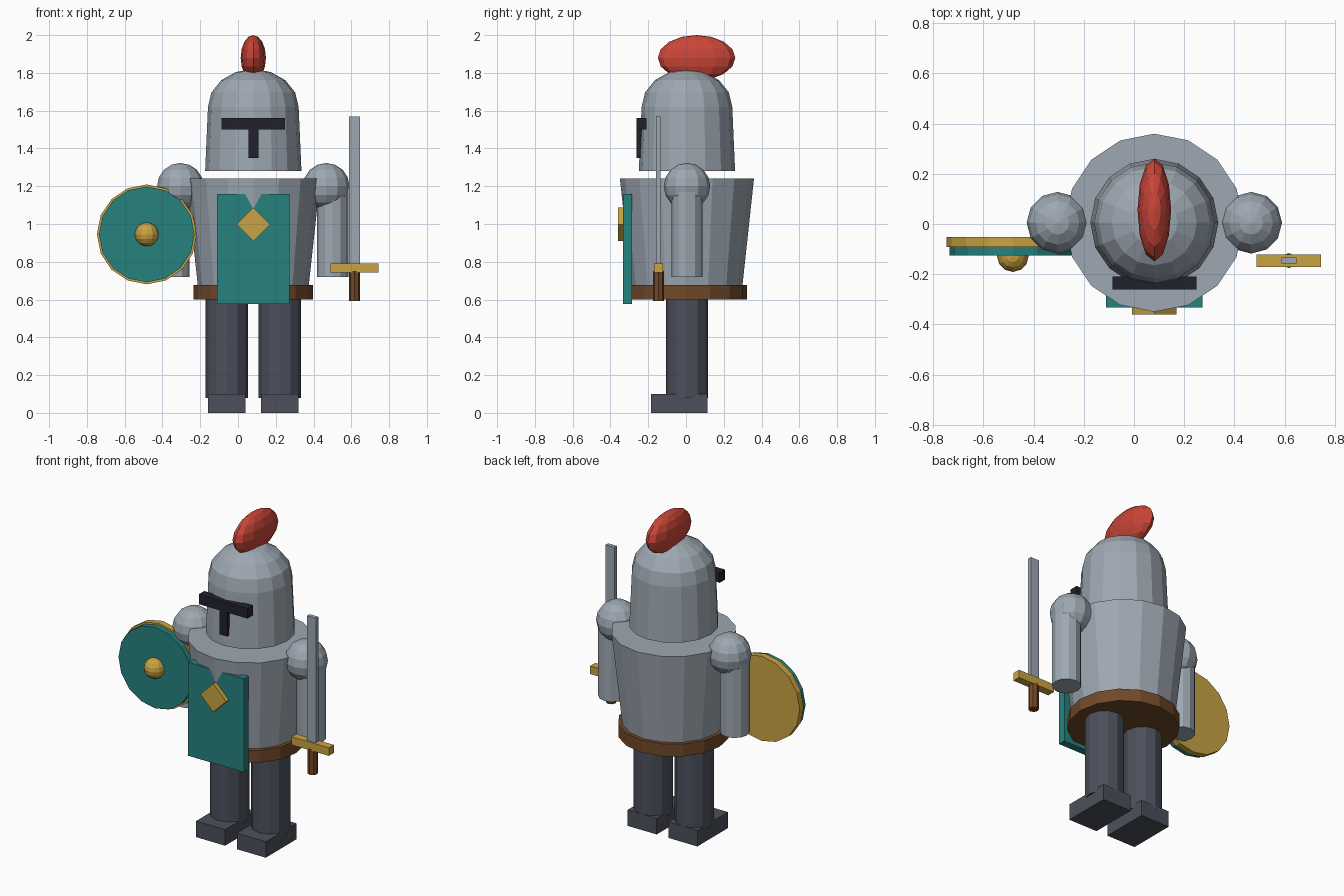
import bpy, bmesh, math
from mathutils import Matrix, Vector

if "Cube" in bpy.data.objects:
    bpy.data.objects.remove(bpy.data.objects["Cube"], do_unlink=True)

CX, CY = 0.081, 0.005   # body axis


def material(name, rgb):
    m = bpy.data.materials.new(name)
    m.use_nodes = True
    m.diffuse_color = (*rgb, 1)
    m.node_tree.nodes["Principled BSDF"].inputs["Base Color"].default_value = (*rgb, 1)
    return m


steel = material("steel", (0.34, 0.39, 0.445))
dark_cloth = material("dark_grey", (0.073, 0.08, 0.107))
teal = material("teal", (0.019, 0.22, 0.212))
gold = material("gold", (0.59, 0.365, 0.055))
red = material("red", (0.59, 0.06, 0.04))
brown = material("brown", (0.165, 0.067, 0.022))
black = material("near_black", (0.015, 0.015, 0.026))


def finish(name, bm, mat, matrix):
    bmesh.ops.transform(bm, matrix=matrix, verts=bm.verts)
    bmesh.ops.recalc_face_normals(bm, faces=bm.faces)
    mesh = bpy.data.meshes.new(name)
    bm.to_mesh(mesh)
    bm.free()
    mesh.materials.append(mat)
    obj = bpy.data.objects.new(name, mesh)
    bpy.context.scene.collection.objects.link(obj)
    return obj


def box(name, mat, center, size, turn=0):
    bm = bmesh.new()
    bmesh.ops.create_cube(bm, size=1)
    m = Matrix.Translation(center) @ Matrix.Rotation(turn, 4, "Y") @ Matrix.Diagonal((*size, 1))
    return finish(name, bm, mat, m)


def ball(name, mat, center, radii, segments=12, rings=8):
    bm = bmesh.new()
    bmesh.ops.create_uvsphere(bm, u_segments=segments, v_segments=rings, radius=1)
    return finish(name, bm, mat, Matrix.Translation(center) @ Matrix.Diagonal((*radii, 1)))


def lathe(name, mat, center, profile, sides, tilt=0):
    """Stack rings of (radius, height) and close both ends."""
    bm = bmesh.new()
    rings = []
    for r, z in profile:
        angles = [2 * math.pi * i / sides for i in range(sides)]
        rings.append([bm.verts.new((r * math.cos(a), r * math.sin(a), z)) for a in angles])
    for low, high in zip(rings, rings[1:]):
        for i in range(sides):
            j = (i + 1) % sides
            bm.faces.new((low[i], low[j], high[j], high[i]))
    bm.faces.new(rings[0])
    bm.faces.new(rings[-1])
    m = Matrix.Translation(center) @ Matrix.Rotation(tilt, 4, "X")
    return finish(name, bm, mat, m)


# Legs, boots, arms and shoulders, one of each per side
for side, s in (("left", 1), ("right", -1)):
    leg_x, arm_x = CX + 0.14 * s, CX + 0.42 * s
    lathe(side + "_leg", dark_cloth, (leg_x, CY, 0), [(0.112, 0.08), (0.112, 0.62)], 12)
    box(side + "_boot", dark_cloth, (leg_x, -0.035, 0.05), (0.2, 0.3, 0.1))
    lathe(side + "_arm", steel, (arm_x, CY, 0), [(0.083, 0.72), (0.083, 1.2)], 12)
    ball(side + "_shoulder", steel, (CX + 0.386 * s, CY, 1.2), (0.123, 0.123, 0.123))

# Torso and belt
lathe("torso", steel, (CX, CY, 0), [(0.286, 0.603), (0.355, 1.24)], 16)
lathe("belt", brown, (CX, CY, 0), [(0.317, 0.6), (0.317, 0.677)], 16)

# Helmet with a domed top
dome = [(0.24 * math.cos(a), 1.62 + 0.2 * math.sin(a))
        for a in (math.radians(22.5 * k) for k in range(4))]
lathe("helmet", steel, (CX, CY, 0), [(0.255, 1.28)] + dome + [(0.001, 1.82)], 16)
box("visor_slit", black, (CX, -0.235, 1.53), (0.335, 0.053, 0.062))
box("visor_nose_slit", black, (CX, -0.237, 1.43), (0.053, 0.05, 0.16))
ball("plume", red, (CX, 0.056, 1.88), (0.067, 0.205, 0.12))

# Tabard with diamond emblem
box("tabard", teal, (CX, -0.309, 0.867), (0.385, 0.047, 0.582))
box("tabard_diamond", gold, (CX, -0.335, 0.998), (0.126, 0.05, 0.126), math.pi / 4)

# Round shield on the right arm
shield = Vector((-0.483, 0, 0.945))
lathe("shield_rim", gold, shield, [(0.264, 0.052), (0.264, 0.091)], 16, math.pi / 2)
lathe("shield_face", teal, shield, [(0.253, 0.08), (0.253, 0.125)], 16, math.pi / 2)
ball("shield_boss", gold, shield + Vector((0, -0.128, 0)), (0.063, 0.063, 0.063))

# Sword beside the left arm
sx, sy = 0.617, -0.146
box("sword_blade", steel, (sx, sy, 1.17), (0.06, 0.024, 0.796))
box("sword_guard", gold, (sx, sy, 0.767), (0.256, 0.049, 0.05))
lathe("sword_grip", brown, (sx, sy, 0), [(0.03, 0.592), (0.03, 0.75)], 8)
